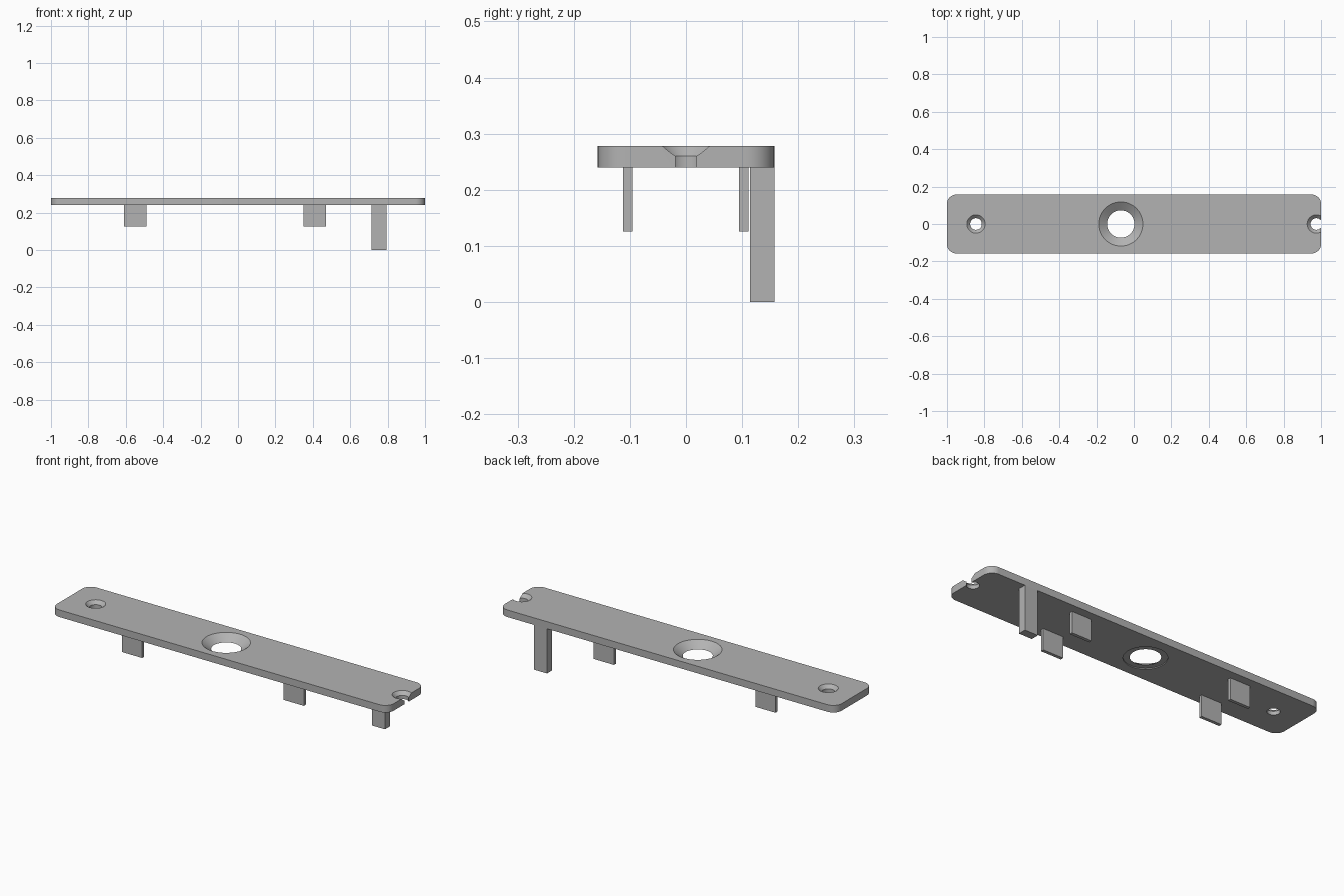
import bpy
import bmesh
from math import cos, sin, pi, radians

cube = bpy.data.objects.get("Cube")
if cube:
    bpy.data.objects.remove(cube, do_unlink=True)

LENGTH, WIDTH = 2.0, 0.315
BOTTOM, TOP = 0.24, 0.278

grey = bpy.data.materials.new("plain grey")
grey.use_nodes = True
grey.diffuse_color = (0.45, 0.45, 0.45, 1)
grey.node_tree.nodes["Principled BSDF"].inputs["Base Color"].default_value = grey.diffuse_color


def finish(name, bm):
    bmesh.ops.recalc_face_normals(bm, faces=bm.faces)
    mesh = bpy.data.meshes.new(name)
    bm.to_mesh(mesh)
    bm.free()
    mesh.materials.append(grey)
    obj = bpy.data.objects.new(name, mesh)
    bpy.context.collection.objects.link(obj)
    return obj


def box(name, x0, x1, y0, y1, z0, z1):
    bm = bmesh.new()
    bmesh.ops.create_cube(bm, size=1)
    for v in bm.verts:
        v.co = (x1 if v.co.x > 0 else x0,
                y1 if v.co.y > 0 else y0,
                z1 if v.co.z > 0 else z0)
    return finish(name, bm)


def lathe(name, x, profile, sides=64):
    """Closed solid turned around a vertical axis from (radius, z) pairs."""
    bm = bmesh.new()
    rings = [[bm.verts.new((x + r * cos(2 * pi * i / sides), r * sin(2 * pi * i / sides), z))
              for i in range(sides)] for r, z in profile]
    for low, high in zip(rings, rings[1:]):
        for i in range(sides):
            j = (i + 1) % sides
            bm.faces.new((low[i], low[j], high[j], high[i]))
    bm.faces.new(rings[0])
    bm.faces.new(rings[-1])
    return finish(name, bm)


# Plate with rounded upright corners
plate = box("plate", -LENGTH / 2, LENGTH / 2, -WIDTH / 2, WIDTH / 2, BOTTOM, TOP)
bm = bmesh.new()
bm.from_mesh(plate.data)
upright = [e for e in bm.edges if abs(e.verts[0].co.z - e.verts[1].co.z) > 0.01]
bmesh.ops.bevel(bm, geom=upright, offset=0.05, segments=10, profile=0.5, affect='EDGES')
bm.to_mesh(plate.data)
bm.free()

# Countersunk screw holes, the one at the end breaking through the edge
OVER = 0.01
screw = [(0.031, BOTTOM - OVER), (0.031, 0.26), (0.049, TOP), (0.049, TOP + OVER)]
centre = [(0.104, BOTTOM - OVER), (0.104, BOTTOM + 0.005), (0.073, BOTTOM + 0.005),
          (0.118, TOP), (0.118, TOP + OVER)]
cutters = [lathe("screw_hole_cutter", -0.845, screw),
           lathe("end_notch_cutter", 0.975, screw),
           lathe("centre_hole_cutter", -0.07, centre)]

bpy.context.view_layer.objects.active = plate
for cutter in cutters:
    cutter.hide_render = True
    cut = plate.modifiers.new("hole", 'BOOLEAN')
    cut.operation = 'DIFFERENCE'
    cut.solver = 'EXACT'
    cut.object = cutter
    bpy.ops.object.modifier_apply(modifier=cut.name)
for cutter in cutters:
    bpy.data.objects.remove(cutter, do_unlink=True)

bpy.ops.object.select_all(action='DESELECT')
plate.select_set(True)
bpy.ops.object.shade_smooth_by_angle(angle=radians(25))

# Four thin clip tabs under the plate
for end, x in (("right", -0.55), ("left", 0.41)):
    for side, y in (("front", -0.104), ("back", 0.103)):
        box(f"{side}_{end}_tab", x - 0.06, x + 0.06, y - 0.0085, y + 0.0085, 0.126, BOTTOM)

# Long leg flush with the back edge
box("back_leg", 0.715, 0.793, 0.114, WIDTH / 2, 0, BOTTOM)
